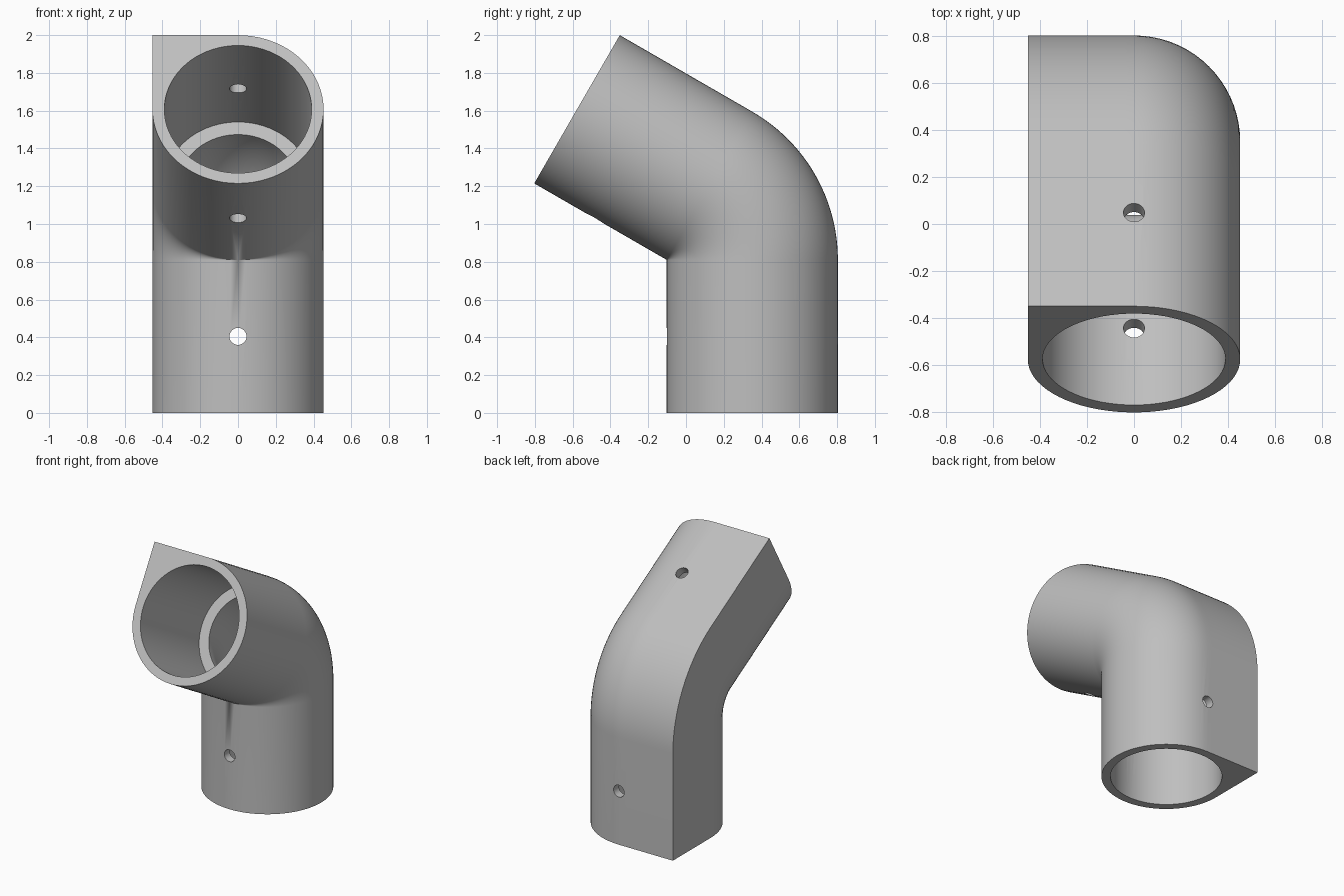
import bpy, bmesh
from math import sin, cos, pi, radians
from mathutils import Vector, Matrix

R, BORE, THROAT = 0.453, 0.39, 0.313   # outer, socket and throat radii
LEG = 0.81                             # length of each straight socket
PIVOT = Vector((0, -0.102, LEG))       # inner corner of the elbow
BEND = radians(60)
SIDES, STEPS = 72, 24

if "Cube" in bpy.data.objects:
    bpy.data.objects.remove(bpy.data.objects["Cube"])

grey = bpy.data.materials.new("light grey plastic")
grey.use_nodes = True
colour = (0.52, 0.52, 0.52, 1)
grey.diffuse_color = colour
grey.node_tree.nodes["Principled BSDF"].inputs["Base Color"].default_value = colour


def frame(angle, along=0.0):
    """Cross-section frame: origin on the pipe axis, local z along the pipe."""
    return (Matrix.Translation(PIVOT) @ Matrix.Rotation(angle, 4, 'X')
            @ Matrix.Translation((0, R, along)))


def section(radius, squared):
    """Circle whose back right quarter can be filled out to a square corner."""
    points = []
    for i in range(SIDES):
        a = 2 * pi * i / SIDES
        c, s = cos(a), sin(a)
        r = radius
        if squared and c < 0 < s:
            r /= max(-c, s)
        points.append(Vector((r * c, r * s, 0)))
    return points


# Stations run up the outside of the pipe and back down the inside
angles = [BEND * i / STEPS for i in range(STEPS + 1)]
outside = [frame(0, -LEG)] + [frame(a) for a in angles] + [frame(BEND, LEG)]
stations = [(f, R, True) for f in outside]
stations += [(frame(BEND, LEG), BORE, False), (frame(BEND), BORE, False)]
stations += [(frame(a), THROAT, False) for a in reversed(angles)]
stations += [(frame(0), BORE, False), (frame(0, -LEG), BORE, False)]

bm = bmesh.new()
rings = [[bm.verts.new(f @ p) for p in section(r, sq)] for f, r, sq in stations]
for k, ring in enumerate(rings):
    following = rings[(k + 1) % len(rings)]
    for i in range(SIDES):
        j = (i + 1) % SIDES
        bm.faces.new((ring[i], ring[j], following[j], following[i]))
bmesh.ops.remove_doubles(bm, verts=bm.verts, dist=1e-5)
bmesh.ops.recalc_face_normals(bm, faces=bm.faces)
mesh = bpy.data.meshes.new("elbow_connector")
bm.to_mesh(mesh)
bm.free()
mesh.materials.append(grey)
elbow = bpy.data.objects.new("elbow_connector", mesh)
bpy.context.collection.objects.link(elbow)


def drill(name, centre, direction):
    """Cut a screw hole through both walls."""
    bpy.ops.mesh.primitive_cylinder_add(
        vertices=32, radius=0.045, depth=1.4, location=centre,
        rotation=direction.to_track_quat('Z', 'Y').to_euler())
    cutter = bpy.context.object
    cutter.name = name
    cutter.hide_render = True
    cutter.data.materials.append(grey)
    cut = elbow.modifiers.new(name, 'BOOLEAN')
    cut.operation, cut.solver, cut.object = 'DIFFERENCE', 'EXACT', cutter
    bpy.ops.object.select_all(action='DESELECT')
    bpy.context.view_layer.objects.active = elbow
    elbow.select_set(True)
    bpy.ops.object.modifier_apply(modifier=name)
    bpy.data.objects.remove(cutter)


# Screw holes: straight through the lower socket, slightly tilted in the upper
drill("lower_screw_hole", frame(0, -LEG / 2).translation, Vector((0, 1, 0)))
upper = frame(BEND, 0.394)
drill("upper_screw_hole", upper.translation, upper.to_3x3() @ Vector((0, 1, -0.1)))

bpy.ops.object.shade_smooth_by_angle(angle=radians(30))
